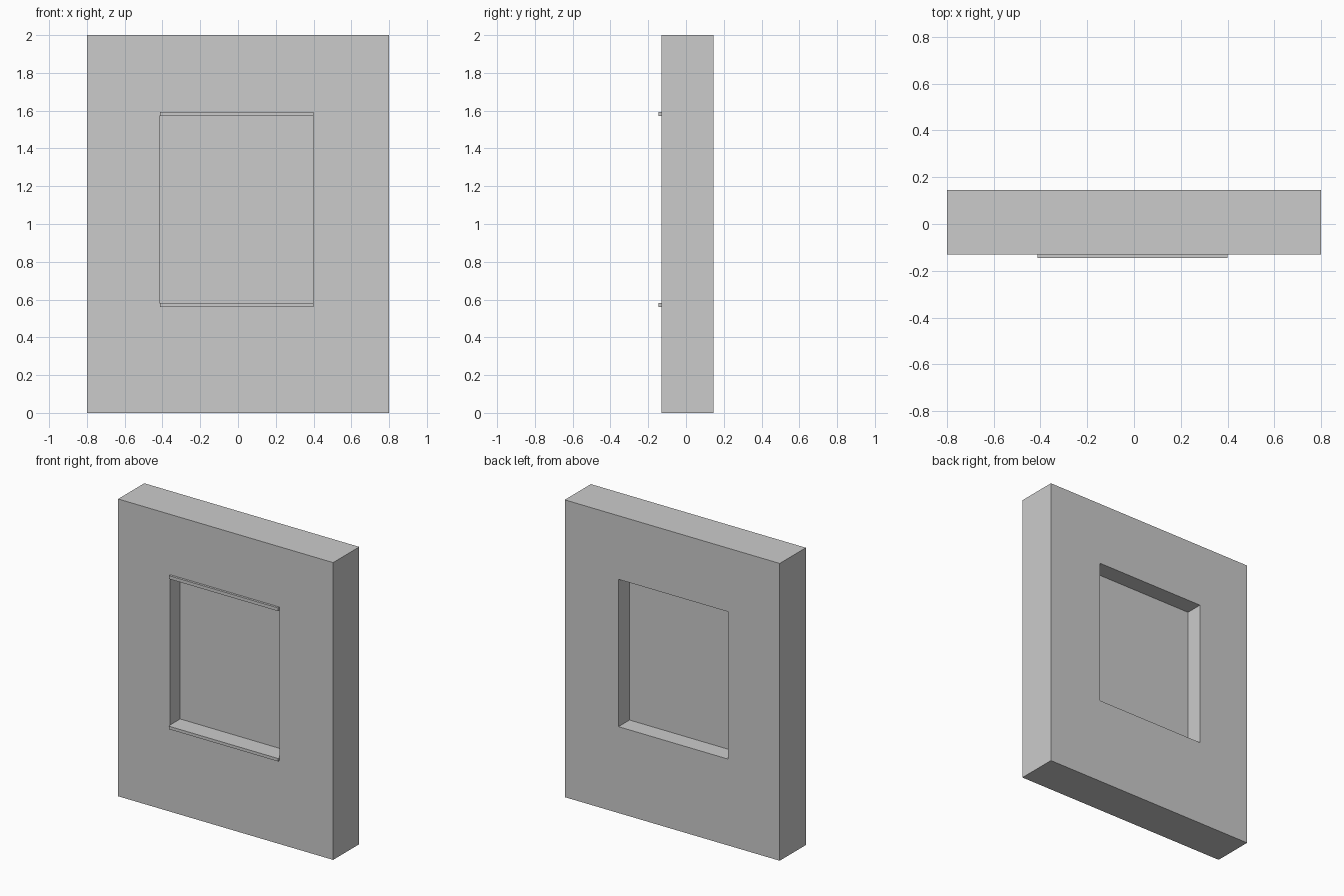
import bpy, bmesh

if "Cube" in bpy.data.objects:
    bpy.data.objects.remove(bpy.data.objects["Cube"])

FRONT, BACK = -0.131, 0.146          # wall faces
OUTER = (-0.8, 0.8, 0.0, 2.0)        # x0, x1, z0, z1
OPENING = (-0.416, 0.4, 0.581, 1.572)


def rect_loft(name, rings):
    """Join a chain of (rectangle, y) rings with quads and cap both ends."""
    bm = bmesh.new()
    loops = []
    for (x0, x1, z0, z1), y in rings:
        corners = ((x0, z0), (x1, z0), (x1, z1), (x0, z1))
        loops.append([bm.verts.new((x, y, z)) for x, z in corners])
    for a, b in zip(loops, loops[1:]):
        for i in range(4):
            j = (i + 1) % 4
            bm.faces.new((a[i], a[j], b[j], b[i]))
    bm.faces.new(loops[0])
    bm.faces.new(loops[-1][::-1])
    bmesh.ops.recalc_face_normals(bm, faces=bm.faces)
    mesh = bpy.data.meshes.new(name)
    bm.to_mesh(mesh)
    bm.free()
    obj = bpy.data.objects.new(name, mesh)
    bpy.context.collection.objects.link(obj)
    return obj


# Wall with a window recess on both faces, closed by a pane mid-depth
rect_loft("wall_with_window", [
    (OPENING, -0.021), (OPENING, FRONT), (OUTER, FRONT),
    (OUTER, BACK), (OPENING, BACK), (OPENING, 0.029),
])

# Thin trim strips below and above the opening on the front
for name, z0, z1 in (("window_sill", 0.561, 0.581), ("window_head_trim", 1.572, 1.594)):
    strip = (-0.412, 0.4, z0, z1)
    rect_loft(name, [(strip, -0.146), (strip, FRONT)])
